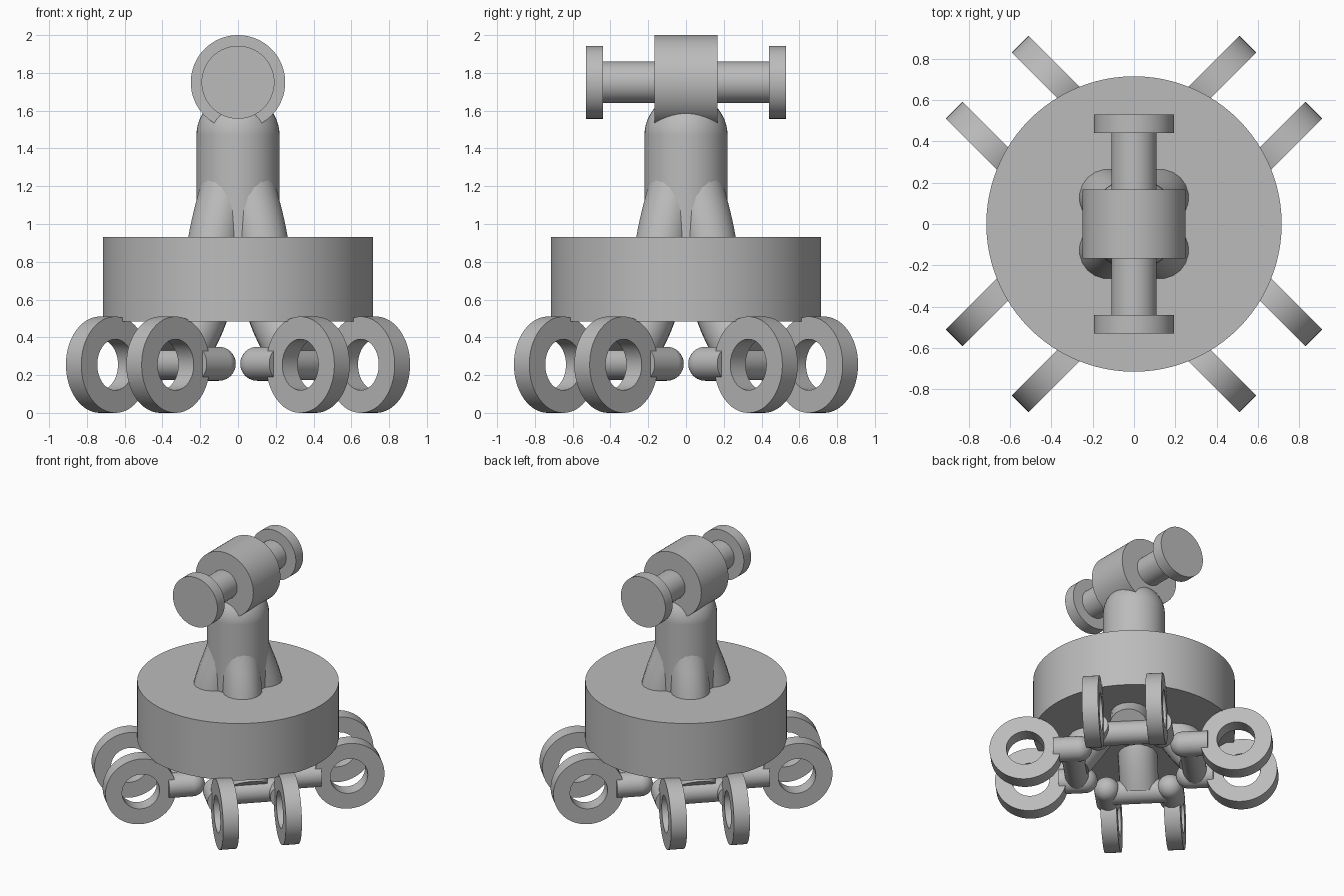
import bpy, bmesh, math
from mathutils import Vector, Matrix

cube = bpy.data.objects.get("Cube")
if cube:
    bpy.data.objects.remove(cube, do_unlink=True)

grey = bpy.data.materials.new("plain grey")
grey.use_nodes = True
colour = (0.5, 0.5, 0.5, 1)
grey.diffuse_color = colour
grey.node_tree.nodes["Principled BSDF"].inputs["Base Color"].default_value = colour


def finish(ob, name):
    ob.name = name
    ob.data.materials.clear()
    ob.data.materials.append(grey)
    bpy.ops.object.select_all(action='DESELECT')
    ob.select_set(True)
    bpy.context.view_layer.objects.active = ob
    bpy.ops.object.shade_smooth_by_angle(angle=math.radians(35))
    return ob


def rod(name, a, b, r, sides=64):
    """Closed cylinder from point a to point b."""
    a, b = Vector(a), Vector(b)
    bpy.ops.mesh.primitive_cylinder_add(vertices=sides, radius=r, depth=(b - a).length,
                                        location=(a + b) / 2)
    ob = bpy.context.object
    ob.rotation_euler = (b - a).to_track_quat('Z', 'Y').to_euler()
    return finish(ob, name)


def ball(name, centre, r):
    bpy.ops.mesh.primitive_uv_sphere_add(segments=48, ring_count=24, radius=r, location=centre)
    return finish(bpy.context.object, name)


def tube(name, points, r):
    """Smooth round tube following a path."""
    data = bpy.data.curves.new(name, 'CURVE')
    data.dimensions = '3D'
    data.bevel_depth = r
    data.bevel_resolution = 8
    data.use_fill_caps = True
    line = data.splines.new('NURBS')
    line.points.add(len(points) - 1)
    for p, co in zip(line.points, points):
        p.co = (*co, 1)
    line.order_u = 3
    line.use_endpoint_u = True
    line.resolution_u = 8
    ob = bpy.data.objects.new(name, data)
    bpy.context.collection.objects.link(ob)
    bpy.ops.object.select_all(action='DESELECT')
    ob.select_set(True)
    bpy.context.view_layer.objects.active = ob
    bpy.ops.object.convert(target='MESH')
    return finish(bpy.context.object, name)


def ring(name, centre, axis, outer, inner, width, sides=64):
    """Flat-sided wheel with an open hub, spun from a rectangular section."""
    bm = bmesh.new()
    h = width / 2
    section = [bm.verts.new((r, 0, z)) for r, z in
               ((inner, -h), (outer, -h), (outer, h), (inner, h))]
    edges = [bm.edges.new((section[i], section[(i + 1) % 4])) for i in range(4)]
    bmesh.ops.spin(bm, geom=section + edges, cent=(0, 0, 0), axis=(0, 0, 1),
                   angle=math.tau, steps=sides)
    bmesh.ops.remove_doubles(bm, verts=bm.verts, dist=0.0005)
    bmesh.ops.recalc_face_normals(bm, faces=bm.faces)
    mesh = bpy.data.meshes.new(name)
    bm.to_mesh(mesh)
    bm.free()
    ob = bpy.data.objects.new(name, mesh)
    bpy.context.collection.objects.link(ob)
    ob.location = centre
    ob.rotation_euler = Vector(axis).to_track_quat('Z', 'Y').to_euler()
    return finish(ob, name)


# Round platform and domed column
rod("platform", (0, 0, 0.485), (0, 0, 0.93), 0.715, 96)
rod("column", (0, 0, 0.6), (0, 0, 1.47), 0.22)
ball("column_dome", (0, 0, 1.47), 0.22)

# Head: barrel with a flanged spindle on both sides
rod("head_barrel", (0, -0.168, 1.75), (0, 0.168, 1.75), 0.25)
rod("head_spindle", (0, -0.45, 1.75), (0, 0.45, 1.75), 0.11)
for side, y in (("front", -1), ("back", 1)):
    rod(side + "_flange", (0, 0.44 * y, 1.75), (0, 0.53 * y, 1.75), 0.193)

# Four diagonal legs, each with a forked foot carrying two open wheels
leg_path = ((0.06, 1.28), (0.08, 1.2), (0.18, 0.93), (0.22, 0.68), (0.28, 0.48), (0.43, 0.3))
places = ("back_left", "back_right", "front_right", "front_left")
for i, place in enumerate(places):
    turn = Matrix.Rotation(math.radians(45 + 90 * i), 3, 'Z')

    def at(u, v, z):
        return turn @ Vector((u, v, z))

    tube(place + "_leg", [at(u, 0, z) for u, z in leg_path], 0.14)
    rod(place + "_crossbar", at(0.42, -0.226, 0.26), at(0.42, 0.226, 0.26), 0.085, 40)
    for side, v in (("a", -0.226), ("b", 0.226)):
        rod(f"{place}_prong_{side}", at(0.37, v, 0.26), at(0.55, v, 0.26), 0.09, 40)
        ball(f"{place}_prong_end_{side}", at(0.37, v, 0.26), 0.09)
        ring(f"{place}_wheel_{side}", at(0.75, v, 0.255), turn @ Vector((0, 1, 0)),
             0.255, 0.135, 0.115)
